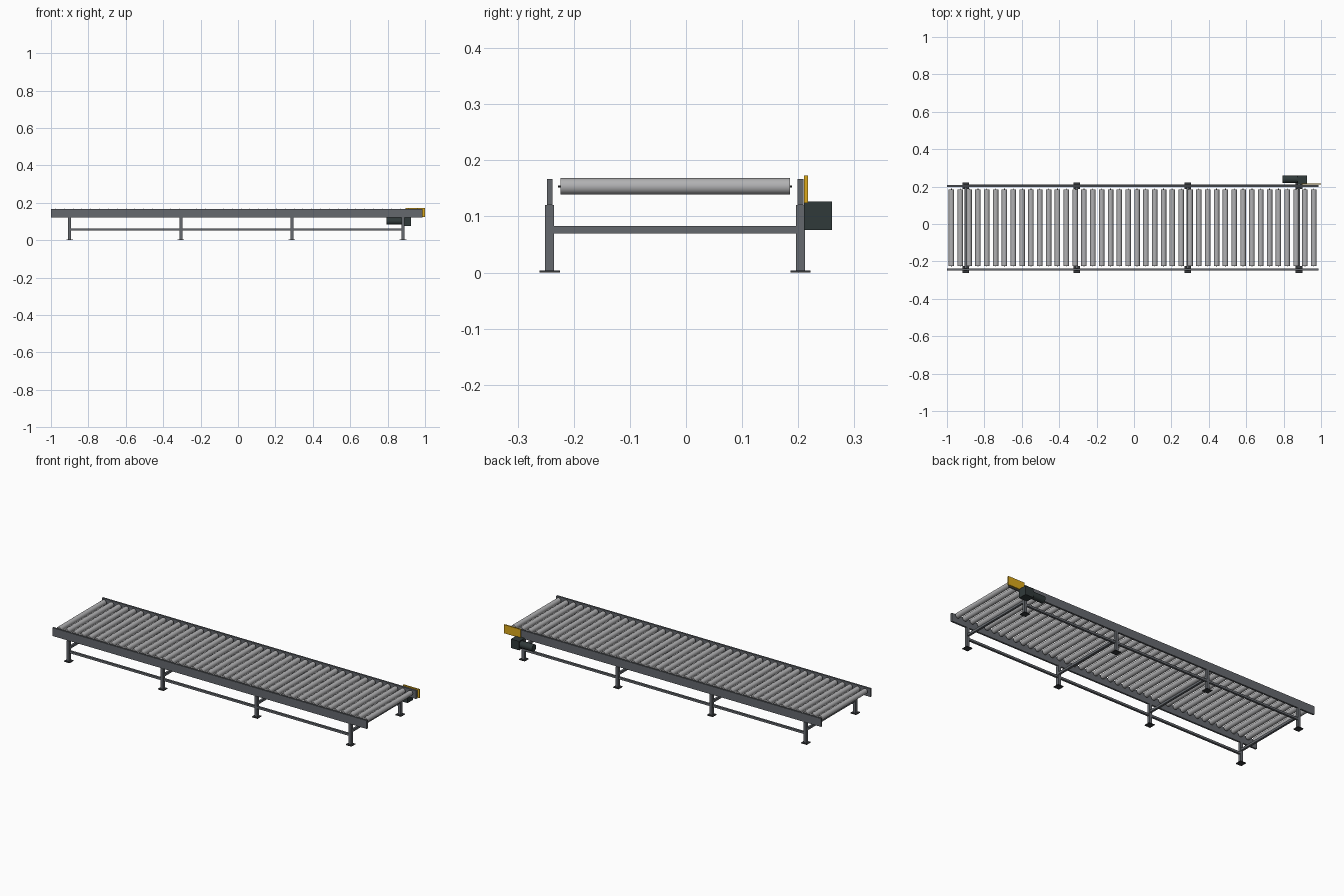
import bpy
import math

if "Cube" in bpy.data.objects:
    bpy.data.objects.remove(bpy.data.objects["Cube"], do_unlink=True)


def material(name, r, g, b):
    m = bpy.data.materials.new(name)
    m.use_nodes = True
    m.diffuse_color = (r, g, b, 1)
    m.node_tree.nodes["Principled BSDF"].inputs["Base Color"].default_value = (r, g, b, 1)
    return m


FRAME = material("frame grey", 0.13, 0.14, 0.155)
ROLLER = material("roller steel", 0.44, 0.44, 0.45)
DARK = material("dark foot grey", 0.035, 0.038, 0.042)
MOTOR = material("motor charcoal", 0.03, 0.042, 0.042)
YELLOW = material("guard yellow", 0.72, 0.40, 0.012)


def box(name, x, y, z, mat):
    """Box from (min, max) pairs on each axis."""
    spans = (x, y, z)
    bpy.ops.mesh.primitive_cube_add(size=1, location=[sum(s) / 2 for s in spans])
    ob = bpy.context.object
    ob.name = name
    ob.scale = [s[1] - s[0] for s in spans]
    bpy.ops.object.transform_apply(location=False, rotation=False, scale=True)
    ob.data.materials.append(mat)
    return ob


def rod(name, centre, radius, length, axis, mat, sides=24):
    """Smooth cylinder lying along x or y."""
    turn = (0, math.pi / 2, 0) if axis == "x" else (math.pi / 2, 0, 0)
    bpy.ops.mesh.primitive_cylinder_add(vertices=sides, radius=radius, depth=length,
                                        location=centre, rotation=turn)
    ob = bpy.context.object
    ob.name = name
    bpy.ops.object.shade_smooth_by_angle()
    ob.data.materials.append(mat)
    return ob


def around(c, half):
    return (c - half, c + half)


MID_Y = -0.0195          # centre line of the roller bed
HALF = 0.2235            # centre line to side rail
LEGS_X = [-0.9 + 0.594 * i for i in range(4)]

# Side rails, legs, feet and lengthwise braces
for side, sign in (("front", -1), ("back", 1)):
    y = MID_Y + sign * HALF
    box(side + "_rail", (-1, 0.987), around(y, 0.005), (0.12, 0.167), FRAME)
    box(side + "_long_brace", (LEGS_X[0], LEGS_X[-1]), around(y, 0.006),
        (0.051, 0.063), FRAME)
    for i, x in enumerate(LEGS_X):
        box(f"{side}_leg_{i + 1}", around(x, 0.008), around(y, 0.008), (0.003, 0.12), FRAME)
        box(f"{side}_foot_{i + 1}", around(x, 0.018), around(y, 0.018), (0, 0.004), DARK)

# Cross braces between each pair of legs
for i, x in enumerate(LEGS_X):
    box(f"cross_brace_{i + 1}", around(x, 0.006), around(MID_Y, HALF), (0.07, 0.083), FRAME)

# Rollers with thin shafts, sharing one mesh each
COUNT = 42
FIRST, LAST = -0.976, 0.961
roller = rod("roller_1", (FIRST, MID_Y, 0.1535), 0.0147, 0.409, "y", ROLLER)
shaft = rod("roller_shaft_1", (FIRST, MID_Y, 0.1535), 0.002, 0.417, "y", DARK, 8)
for i in range(1, COUNT):
    for base, label in ((roller, "roller"), (shaft, "roller_shaft")):
        ob = base.copy()
        ob.name = f"{label}_{i + 1}"
        ob.location.x = FIRST + (LAST - FIRST) * i / (COUNT - 1)
        bpy.context.collection.objects.link(ob)

# Drive unit and chain guard on the back rail
box("gearbox", (0.873, 0.925), (0.21, 0.26), (0.076, 0.127), MOTOR)
rod("motor", (0.834, 0.239, 0.1025), 0.0195, 0.082, "x", MOTOR)
box("chain_guard", (0.895, 1), (0.21, 0.217), (0.124, 0.173), YELLOW)
